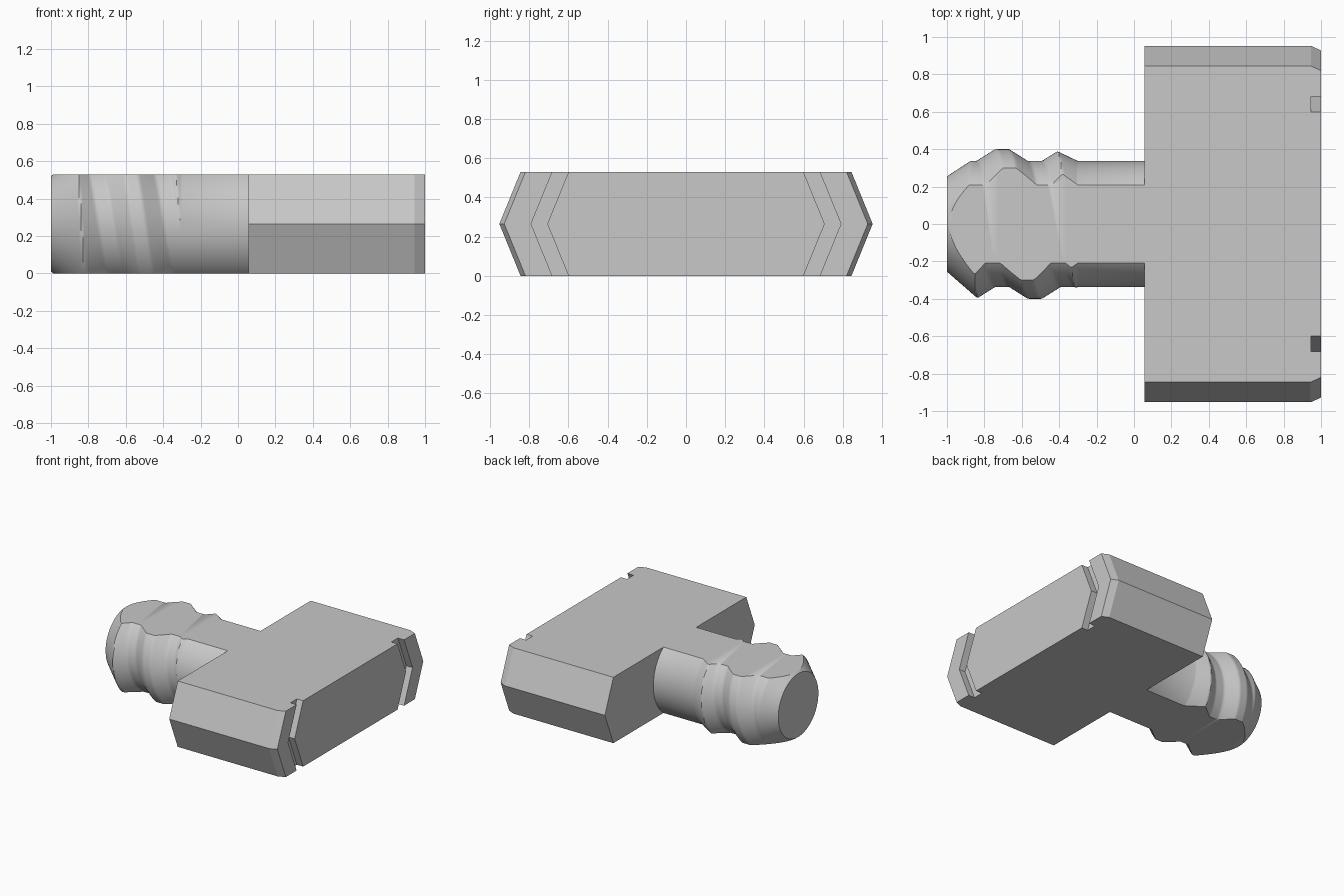
import bpy, bmesh
from math import sin, cos, pi, radians

if "Cube" in bpy.data.objects:
    bpy.data.objects.remove(bpy.data.objects["Cube"])

HEIGHT = 0.53
MID = HEIGHT / 2
JOIN_X = 0.055          # where the plug meets the block

grey = bpy.data.materials.new("plain grey")
grey.use_nodes = True
grey.diffuse_color = (0.58, 0.58, 0.58, 1)
grey.node_tree.nodes["Principled BSDF"].inputs["Base Color"].default_value = grey.diffuse_color


def make_object(name, bm):
    bmesh.ops.recalc_face_normals(bm, faces=bm.faces[:])
    mesh = bpy.data.meshes.new(name)
    bm.to_mesh(mesh)
    bm.free()
    mesh.materials.append(grey)
    obj = bpy.data.objects.new(name, mesh)
    bpy.context.collection.objects.link(obj)
    return obj


def skin(bm, rings):
    """Join closed rings of points with quads and cap both ends."""
    loops = [[bm.verts.new(p) for p in ring] for ring in rings]
    for a, b in zip(loops, loops[1:]):
        for i in range(len(a)):
            j = (i + 1) % len(a)
            bm.faces.new((a[i], a[j], b[j], b[i]))
    bm.faces.new(loops[0])
    bm.faces.new(loops[-1])


# Block: plan outline with two end grooves, bulging sideways at mid height
half = [(JOIN_X, 0.845), (0.945, 0.845), (1, 0.82), (1, 0.683),
        (0.945, 0.683), (0.945, 0.6), (1, 0.6)]
outline = [(x, y, 1) for x, y in half] + [(x, -y, -1) for x, y in reversed(half)]
bm = bmesh.new()
skin(bm, [[(x, y + side * bulge, z) for x, y, side in outline]
          for z, bulge in ((0, 0), (MID, 0.108), (HEIGHT, 0))])
make_object("block", bm)

# Threaded plug: a helical ridge with a tapered nose and a run-out
ROOT, CREST, PITCH = 0.337, 0.4, 0.35


def plug_radius(x, angle):
    crest_x = -0.705 + PITCH * angle / (2 * pi)
    d = abs((x - crest_x + PITCH / 2) % PITCH - PITCH / 2)
    ramp = min(1, max(0, (0.135 - d) / 0.1))
    thread = ROOT + (CREST - ROOT) * ramp
    nose = 0.255 + (0.76 - 0.11 * cos(angle)) * (x + 1)
    run_out = ROOT + 0.47 * max(0, -0.3 - x)
    return min(thread, nose, run_out)


SEGMENTS, STEPS = 96, 70
stations = [-1 + 0.7 * i / STEPS for i in range(STEPS + 1)] + [JOIN_X]
angles = [2 * pi * i / SEGMENTS for i in range(SEGMENTS)]
bm = bmesh.new()
skin(bm, [[(x, plug_radius(x, a) * cos(a), MID + plug_radius(x, a) * sin(a))
           for a in angles] for x in stations])

# Slice the plug flat at top and bottom
for z, up in ((HEIGHT, 1), (0, -1)):
    cut = bmesh.ops.bisect_plane(bm, geom=bm.verts[:] + bm.edges[:] + bm.faces[:],
                                 plane_co=(0, 0, z), plane_no=(0, 0, up), clear_outer=True)
    rim = [e for e in cut["geom_cut"] if isinstance(e, bmesh.types.BMEdge)]
    bmesh.ops.edgeloop_fill(bm, edges=rim)

# Remove the hidden face against the block
bmesh.ops.recalc_face_normals(bm, faces=bm.faces[:])
hidden = [f for f in bm.faces if all(v.co.x > JOIN_X - 0.001 for v in f.verts)]
bmesh.ops.delete(bm, geom=hidden, context="FACES")
plug = make_object("threaded_plug", bm)

bpy.ops.object.select_all(action="DESELECT")
plug.select_set(True)
bpy.context.view_layer.objects.active = plug
bpy.ops.object.shade_smooth_by_angle(angle=radians(38))
